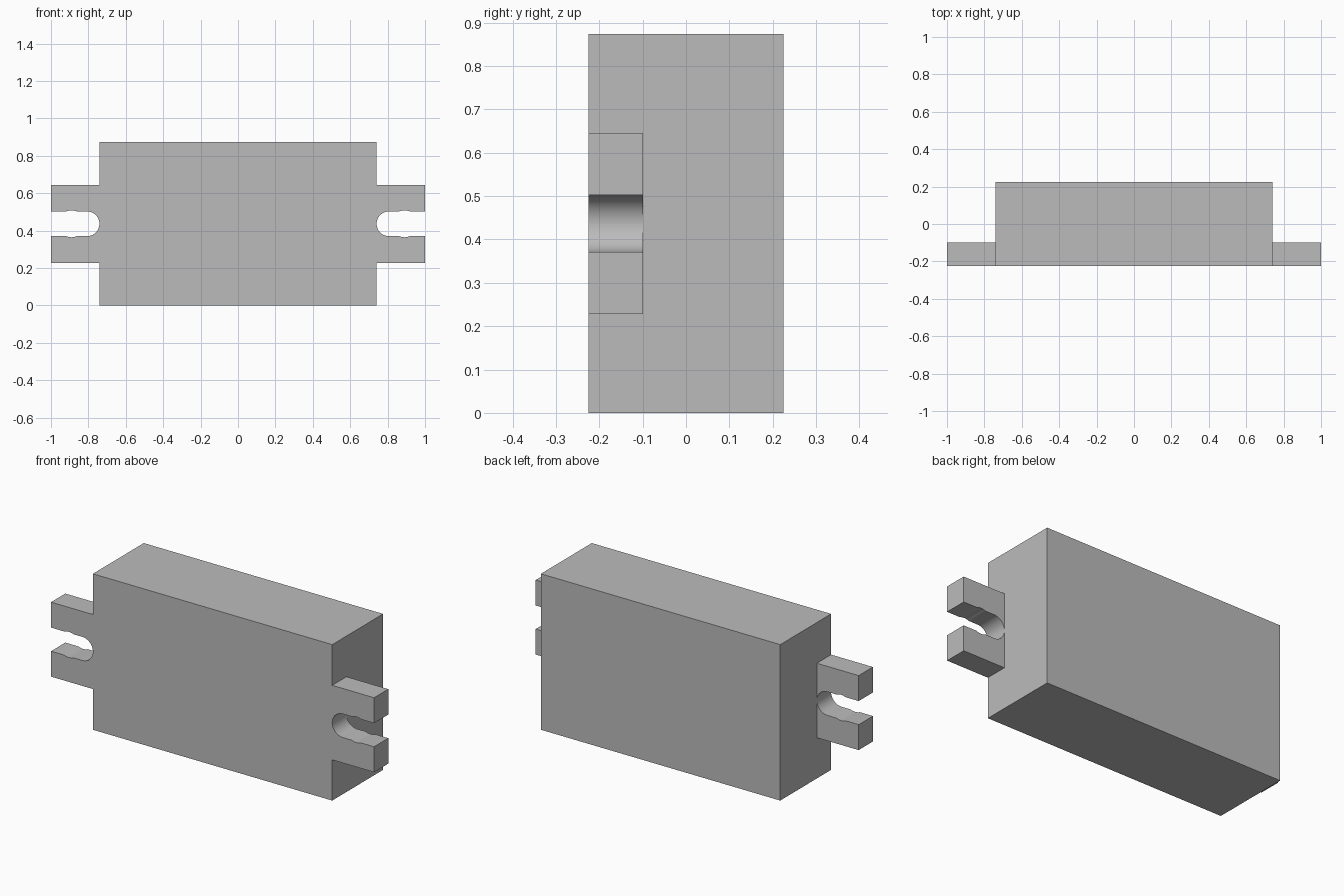
import bpy, bmesh, math

cube = bpy.data.objects.get("Cube")
if cube:
    bpy.data.objects.remove(cube, do_unlink=True)

HALF_W, HEIGHT, HALF_D = 0.741, 0.873, 0.225
MID_Z = HEIGHT / 2
EAR_BACK, EAR_HALF_H = -0.099, 0.2085
SLOT_R, HOLE_R, HOLE_X = 0.066, 0.072, 0.89

grey = bpy.data.materials.new("plain grey")
grey.use_nodes = True
colour = (0.5, 0.5, 0.5, 1)
grey.diffuse_color = colour
grey.node_tree.nodes["Principled BSDF"].inputs["Base Color"].default_value = colour


def add_object(name, bm, z):
    bmesh.ops.recalc_face_normals(bm, faces=bm.faces)
    mesh = bpy.data.meshes.new(name)
    bm.to_mesh(mesh)
    bm.free()
    mesh.materials.append(grey)
    obj = bpy.data.objects.new(name, mesh)
    obj.location.z = z
    bpy.context.collection.objects.link(obj)
    return obj


# Main block
bm = bmesh.new()
bmesh.ops.create_cube(bm, size=1)
bmesh.ops.scale(bm, vec=(2 * HALF_W, 2 * HALF_D, HEIGHT), verts=bm.verts)
add_object("body", bm, MID_Z)

# Upper prong outline: round slot end, then a slightly wider hole in the slot
profile = [(HALF_W, EAR_HALF_H)]
for i in range(17):
    a = math.pi - math.pi / 2 * i / 16
    profile.append((HALF_W + SLOT_R + SLOT_R * math.cos(a), SLOT_R * math.sin(a)))
reach = math.acos(SLOT_R / HOLE_R)
for i in range(9):
    a = -reach + 2 * reach * i / 8
    profile.append((HOLE_X + HOLE_R * math.sin(a), HOLE_R * math.cos(a)))
profile += [(1, SLOT_R), (1, EAR_HALF_H)]

# Extrude the prong, then mirror it to all four positions
bm = bmesh.new()
face = bm.faces.new([bm.verts.new((x, -HALF_D, z)) for x, z in profile])
result = bmesh.ops.extrude_face_region(bm, geom=[face], use_keep_orig=True)
moved = [v for v in result["geom"] if isinstance(v, bmesh.types.BMVert)]
bmesh.ops.translate(bm, vec=(0, EAR_BACK + HALF_D, 0), verts=moved)
prongs = add_object("slotted_mounting_ears", bm, MID_Z)
mirror = prongs.modifiers.new("four prongs", "MIRROR")
mirror.use_axis = (True, False, True)

# Smooth slot walls with sharp outer edges
bpy.ops.object.select_all(action="DESELECT")
prongs.select_set(True)
bpy.context.view_layer.objects.active = prongs
bpy.ops.object.shade_smooth_by_angle(angle=math.radians(30))
